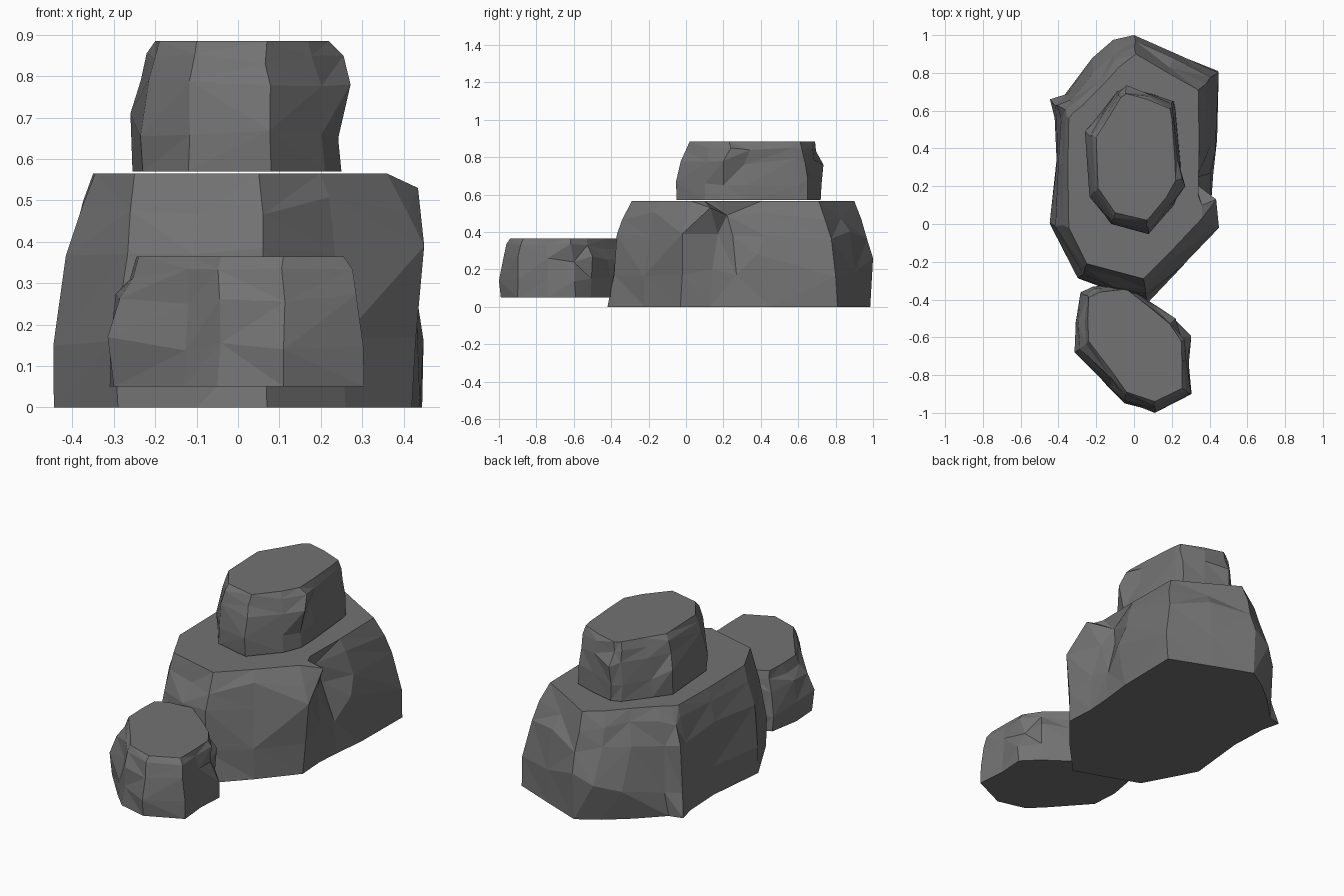
import bpy, bmesh, random

LEVELS = (0, 0.3, 0.68, 0.86, 1)          # relative heights of the rings
INSET = (0, 0.03, 0.32, 0.66, 1)          # blend from foot outline to crown outline

# Dark stone
stone = bpy.data.materials.new("dark_stone")
stone.diffuse_color = (0.17, 0.17, 0.17, 1)


def rock(name, z0, z1, foot, crown, seed, jitter, moved):
    """Faceted boulder lofted from a foot outline to a crown outline."""
    rng = random.Random(seed)
    bm = bmesh.new()
    rings = []
    for k, (t, w) in enumerate(zip(LEVELS, INSET)):
        ring = []
        for i, ((ax, ay), (bx, by)) in enumerate(zip(foot, crown)):
            x, y, z = ax + (bx - ax) * w, ay + (by - ay) * w, z0 + (z1 - z0) * t
            if 0 < k < 4:
                x += rng.uniform(-jitter, jitter)
                y += rng.uniform(-jitter, jitter)
                z += rng.uniform(-2, 2) * jitter
            ring.append(bm.verts.new(moved.get((k, i), (x, y, z))))
        rings.append(ring)
    n = len(foot)
    for lo, hi in zip(rings, rings[1:]):
        for i in range(n):
            j = (i + 1) % n
            a, b, c, d = lo[i], lo[j], hi[j], hi[i]
            tris = ((a, b, c), (a, c, d)) if rng.random() < 0.5 else ((a, b, d), (b, c, d))
            for tri in tris:
                bm.faces.new(tri)
    bm.faces.new(rings[0][::-1])
    bm.faces.new(rings[-1])
    bmesh.ops.recalc_face_normals(bm, faces=bm.faces)
    mesh = bpy.data.meshes.new(name)
    bm.to_mesh(mesh)
    bm.free()
    mesh.materials.append(stone)
    obj = bpy.data.objects.new(name, mesh)
    bpy.context.collection.objects.link(obj)
    return obj


# Large base boulder: notch under an overhang on the right, bulging back left, nub at its foot
rock("base_boulder", 0, 0.565,
     [(0.07, -0.42), (0.26, -0.22), (0.42, -0.03), (0.41, 0.13), (0.42, 0.27), (0.44, 0.45),
      (0.445, 0.81), (0.22, 0.90), (0.0, 0.985), (-0.12, 0.91), (-0.24, 0.81), (-0.37, 0.68),
      (-0.445, 0.66), (-0.42, 0.56), (-0.41, 0.34), (-0.445, 0.0), (-0.29, -0.29), (-0.10, -0.36)],
     [(0.05, -0.29), (0.20, -0.14), (0.36, 0.03), (0.36, 0.10), (0.34, 0.15), (0.345, 0.40),
      (0.34, 0.71), (0.18, 0.80), (0.01, 0.90), (-0.08, 0.83), (-0.17, 0.73), (-0.27, 0.63),
      (-0.32, 0.59), (-0.345, 0.56), (-0.35, 0.30), (-0.345, -0.02), (-0.25, -0.21), (-0.10, -0.25)],
     4, 0.011,
     {(1, 0): (0.065, -0.385, 0.17), (2, 0): (0.06, -0.37, 0.385),
      (1, 2): (0.43, -0.02, 0.17), (2, 2): (0.45, -0.02, 0.39), (3, 2): (0.41, 0.0, 0.47),
      (1, 3): (0.41, 0.14, 0.20), (3, 3): (0.435, 0.13, 0.53), (2, 3): (0.37, 0.17, 0.39),
      (3, 4): (0.32, 0.22, 0.49), (2, 4): (0.34, 0.25, 0.38), (1, 4): (0.405, 0.27, 0.17),
      (1, 5): (0.43, 0.38, 0.28), (1, 8): (0.0, 1.0, 0.26),
      (1, 9): (-0.11, 0.975, 0.21), (1, 10): (-0.22, 0.88, 0.17),
      (1, 11): (-0.35, 0.69, 0.13), (1, 12): (-0.42, 0.63, 0.12)})

# Smaller boulder stacked on top
rock("top_boulder", 0.57, 0.885,
     [(0.08, -0.05), (0.21, 0.10), (0.25, 0.20), (0.245, 0.33), (0.22, 0.60), (0.21, 0.65),
      (0.09, 0.69), (-0.04, 0.72), (-0.09, 0.70), (-0.19, 0.57), (-0.255, 0.48), (-0.23, 0.15),
      (-0.12, 0.0)],
     [(0.07, 0.02), (0.17, 0.14), (0.22, 0.23), (0.215, 0.36), (0.20, 0.56), (0.19, 0.61),
      (0.07, 0.66), (-0.04, 0.69), (-0.07, 0.67), (-0.13, 0.57), (-0.20, 0.46), (-0.19, 0.19),
      (-0.10, 0.06)],
     7, 0.008,
     {(2, 2): (0.272, 0.20, 0.78), (3, 2): (0.255, 0.24, 0.85), (2, 3): (0.225, 0.31, 0.76),
      (2, 7): (-0.04, 0.735, 0.76), (1, 10): (-0.26, 0.49, 0.71)})

# Low boulder resting against the front
rock("front_boulder", 0.05, 0.365,
     [(0.11, -0.99), (0.305, -0.90), (0.29, -0.74), (0.30, -0.59), (0.22, -0.51), (0.08, -0.41),
      (-0.05, -0.325), (-0.21, -0.33), (-0.28, -0.36), (-0.31, -0.53), (-0.30, -0.68),
      (-0.13, -0.87), (-0.05, -0.95)],
     [(0.11, -0.94), (0.255, -0.87), (0.255, -0.75), (0.25, -0.62), (0.19, -0.53), (0.07, -0.43),
      (-0.04, -0.345), (-0.18, -0.36), (-0.24, -0.39), (-0.245, -0.50), (-0.24, -0.62),
      (-0.11, -0.79), (-0.04, -0.89)],
     11, 0.008,
     {(1, 0): (0.11, -1.0, 0.14), (2, 4): (0.22, -0.50, 0.27), (2, 3): (0.25, -0.60, 0.24),
      (1, 10): (-0.315, -0.68, 0.17), (2, 11): (-0.12, -0.83, 0.25)})
